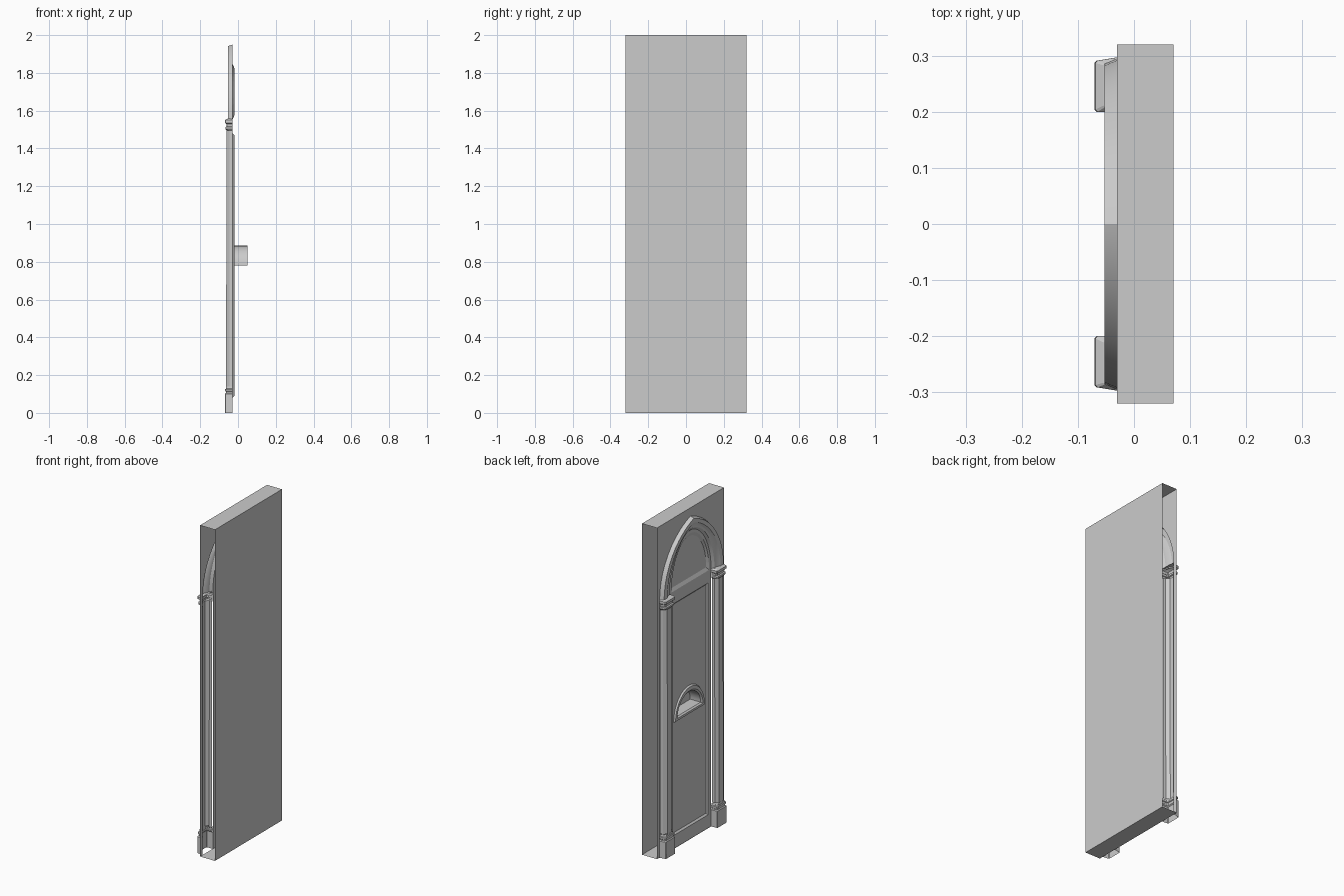
import bpy, bmesh
from math import sin, cos, pi, sqrt

if "Cube" in bpy.data.objects:
    bpy.data.objects.remove(bpy.data.objects["Cube"])

FACE = -0.03     # wall front plane
DOOR = -0.028    # door face plane
PANEL = -0.019   # recessed panels
SPRING = 1.55    # height where the arch starts


def finish(name, bm, side=-1, smooth=False):
    # orient the shell so that it mostly faces the wanted x direction
    if sum(f.normal.x * f.calc_area() for f in bm.faces) * side < 0:
        bmesh.ops.reverse_faces(bm, faces=bm.faces[:])
    me = bpy.data.meshes.new(name)
    bm.to_mesh(me)
    bm.free()
    ob = bpy.data.objects.new(name, me)
    bpy.context.collection.objects.link(ob)
    if smooth:
        bpy.ops.object.select_all(action='DESELECT')
        ob.select_set(True)
        bpy.context.view_layer.objects.active = ob
        bpy.ops.object.shade_smooth_by_angle(angle=0.5)
    return ob


def loft(name, rings, closed=False, cap=False, side=-1, smooth=False):
    bm = bmesh.new()
    rows = [[bm.verts.new(p) for p in r] for r in rings]
    n = len(rows[0])
    for a, b in zip(rows, rows[1:]):
        for i in range(n if closed else n - 1):
            j = (i + 1) % n
            bm.faces.new((a[i], a[j], b[j], b[i]))
    if cap:
        bm.faces.new(rows[-1])
    bm.normal_update()
    return finish(name, bm, side, smooth)


def plate(name, x, loops):
    # flat sheet facing -x: outer outline followed by holes
    bm = bmesh.new()
    for lp in loops:
        vs = [bm.verts.new((x, y, z)) for y, z in lp]
        for a, b in zip(vs, vs[1:] + vs[:1]):
            bm.edges.new((a, b))
    bmesh.ops.triangle_fill(bm, use_beauty=True, edges=bm.edges[:], normal=(-1, 0, 0))
    bm.normal_update()
    for f in bm.faces:
        if f.normal.x > 0:
            f.normal_flip()
    return finish(name, bm)


def arch(a, base, apex, point=0.0, n=12):
    # half ellipse blended towards a pointed gothic arch
    h = apex - base
    r = (h * h + a * a) / (2 * a)
    half = []
    for i in range(n + 1):
        t = pi / 2 * i / n
        z = h * sin(t)
        gothic = sqrt(max(r * r - z * z, 0)) - (r - a)
        half.append((gothic * point + a * cos(t) * (1 - point), base + z))
    half[-1] = (0.0, apex)
    return half + [(-y, z) for y, z in reversed(half[:-1])]


def rect(a, z0, z1):
    return [(a, z0), (a, z1), (-a, z1), (-a, z0)]


def at(x, pts):
    return [(x, y, z) for y, z in pts]


# slab shell: bottom, back and top, open at both ends
prof = [(FACE, 0), (0.07, 0), (0.07, 2), (FACE, 2)]
loft("slab_shell", [[(x, y, z) for x, z in prof] for y in (-0.32, 0.32)], side=1)

# wall around the arched opening
opening = [(0.295, 0)] + arch(0.295, SPRING, 1.95, 1) + [(-0.295, 0)]
plate("front_wall", FACE, [[(-0.32, 0), (-0.32, 2), (0.32, 2), (0.32, 0)] + opening])

# arch moulding: pointed outside, rounder inside
loft("arch_moulding", [
    at(FACE, arch(0.295, SPRING, 1.95, 1)),
    at(-0.053, arch(0.285, SPRING, 1.942, 1)),
    at(-0.053, arch(0.255, SPRING, 1.915, 0.8)),
    at(-0.042, arch(0.235, SPRING, 1.895, 0.5)),
    at(-0.040, arch(0.215, SPRING, 1.88, 0.3)),
    at(DOOR, arch(0.20, SPRING, 1.865, 0.2))], smooth=True)

# door face with two panel openings
door = [(0.20, 0)] + arch(0.20, SPRING, 1.865, 0.2) + [(-0.20, 0)]
big, big_in = rect(0.17, 0.08, 1.48), rect(0.162, 0.09, 1.47)
tym, tym_in = arch(0.18, 1.555, 1.845, 0.1), arch(0.165, 1.575, 1.825, 0.1)
plate("door_face", DOOR, [door, big, tym])
loft("door_panel_bevel", [at(DOOR, big), at(PANEL, big_in)], closed=True)
loft("upper_panel_bevel", [at(DOOR, tym), at(PANEL, tym_in)], closed=True)
plate("upper_panel", PANEL, [tym_in])

# lower panel with niche opening, niche and its raised frame
frame_out, hole = arch(0.145, 0.755, 0.925), arch(0.112, 0.78, 0.885)
plate("door_panel", PANEL, [big_in, frame_out])
loft("niche_frame", [
    at(PANEL, frame_out),
    at(-0.028, arch(0.139, 0.76, 0.918)),
    at(-0.028, arch(0.122, 0.773, 0.897)),
    at(PANEL, hole)], closed=True, smooth=True)
loft("niche", [at(PANEL, hole), at(0.05, hole)], closed=True, cap=True, smooth=True)


def ring(s, z, depth, y_in, y_out, cham):
    # plan of a column at height z, open towards the wall
    pts = [(DOOR, y_in - 0.002), (depth + cham, y_in), (depth, y_in + cham),
           (depth, y_out - cham), (depth + cham, y_out), (FACE, y_out + 0.006)]
    return [(x, s * y, z) for x, y in pts]


# columns: (z, depth, inner y, outer y, chamfer)
parts = {
    "column_base": [(0, -0.07, 0.200, 0.291, 0.003), (0.10, -0.069, 0.200, 0.291, 0.003),
                    (0.105, -0.064, 0.204, 0.287, 0.005), (0.112, -0.064, 0.204, 0.287, 0.005),
                    (0.115, -0.068, 0.201, 0.290, 0.006), (0.125, -0.068, 0.201, 0.290, 0.006),
                    (0.128, -0.064, 0.204, 0.287, 0.008), (0.14, -0.064, 0.206, 0.286, 0.012)],
    "column_shaft": [(0.14, -0.063, 0.210, 0.284, 0.017), (1.50, -0.061, 0.210, 0.284, 0.017)],
    "column_capital": [(1.495, -0.061, 0.210, 0.284, 0.016), (1.503, -0.067, 0.203, 0.288, 0.006),
                       (1.513, -0.067, 0.203, 0.288, 0.006), (1.516, -0.060, 0.207, 0.285, 0.008),
                       (1.53, -0.062, 0.206, 0.286, 0.006), (1.535, -0.069, 0.200, 0.291, 0.004),
                       (1.55, -0.069, 0.200, 0.291, 0.004), (1.558, -0.055, 0.208, 0.286, 0.003)],
}
for s, label in ((1, "left"), (-1, "right")):
    for name, rows in parts.items():
        loft(f"{name}_{label}", [ring(s, *r) for r in rows], cap=name == "column_capital")
